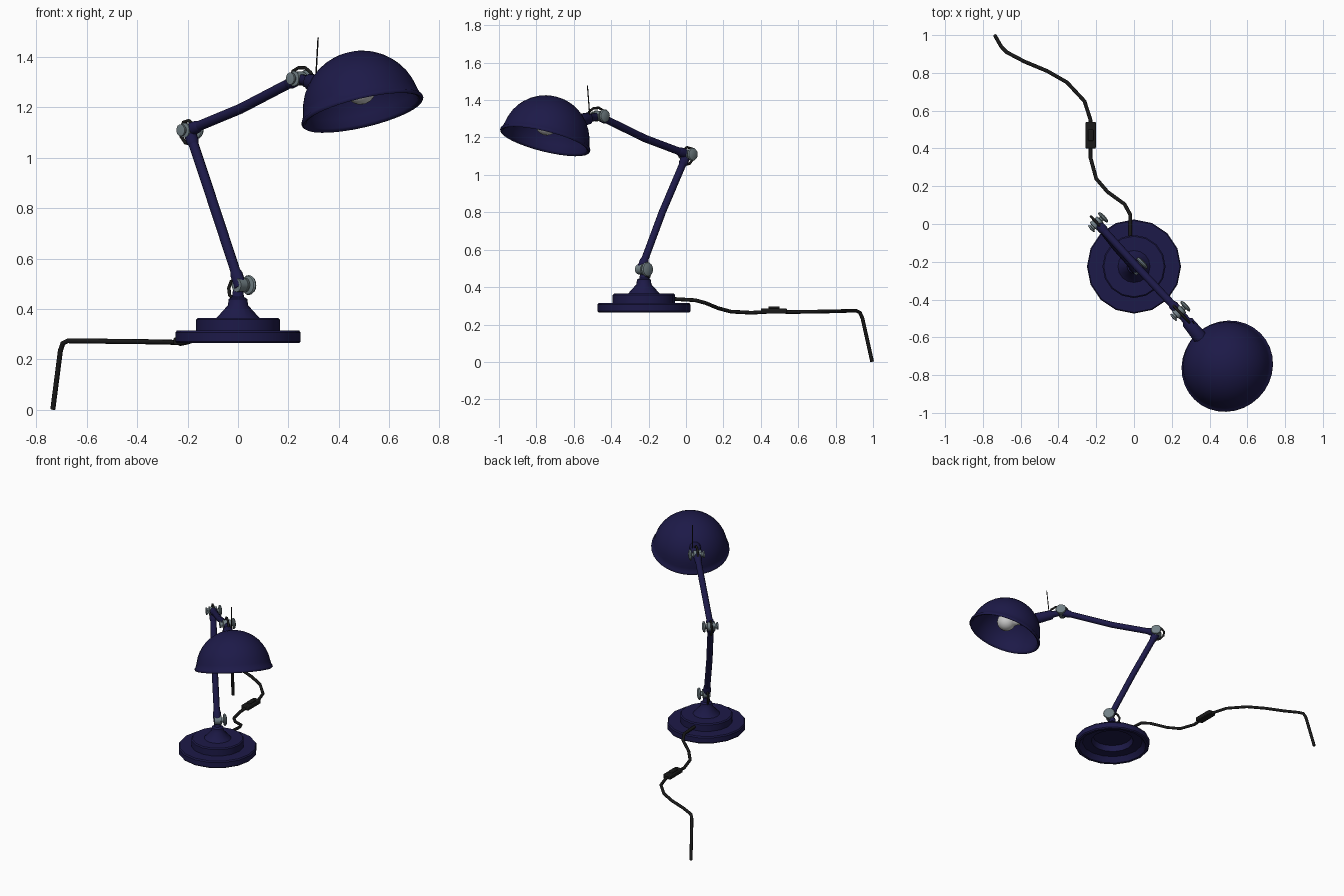
import bpy, bmesh, math
from mathutils import Vector, Matrix

if "Cube" in bpy.data.objects:
    bpy.data.objects.remove(bpy.data.objects["Cube"])


def material(name, rgb):
    m = bpy.data.materials.new(name)
    m.diffuse_color = (*rgb, 1)
    m.use_nodes = True
    m.node_tree.nodes["Principled BSDF"].inputs["Base Color"].default_value = m.diffuse_color
    return m


NAVY = material("navy_paint", (0.012, 0.010, 0.065))
STEEL = material("steel", (0.17, 0.22, 0.24))
BLACK = material("black_rubber", (0.01, 0.01, 0.01))
WHITE = material("bulb_glass", (0.75, 0.75, 0.72))

D = Vector((0.686, -0.727, 0)).normalized()   # direction the lamp reaches
P = Vector((-D.y, D.x, 0))                    # hinge axis
UP = Vector((0, 0, 1))


def finish(ob, mat, angle=35):
    ob.data.materials.append(mat)
    bpy.ops.object.select_all(action='DESELECT')
    ob.select_set(True)
    bpy.context.view_layer.objects.active = ob
    bpy.ops.object.shade_smooth_by_angle(angle=math.radians(angle))
    return ob


def lathe(name, profile, sides, mat, origin, axis=UP, angle=35):
    """Revolve (radius, height) points around an axis through origin."""
    bm = bmesh.new()
    vs = [bm.verts.new((r, 0, h)) for r, h in profile]
    es = [bm.edges.new(e) for e in zip(vs, vs[1:])]
    bmesh.ops.spin(bm, geom=vs + es, cent=(0, 0, 0), axis=(0, 0, 1),
                   angle=math.tau, steps=sides, use_duplicate=False)
    bmesh.ops.remove_doubles(bm, verts=bm.verts, dist=1e-4)
    bmesh.ops.recalc_face_normals(bm, faces=bm.faces)
    rot = UP.rotation_difference(Vector(axis)).to_matrix().to_4x4()
    bm.transform(Matrix.Translation(Vector(origin)) @ rot)
    me = bpy.data.meshes.new(name)
    bm.to_mesh(me)
    bm.free()
    ob = bpy.data.objects.new(name, me)
    bpy.context.collection.objects.link(ob)
    return finish(ob, mat, angle)


def tube(name, points, radius, mat, res=2, radii=None):
    cu = bpy.data.curves.new(name, 'CURVE')
    cu.dimensions = '3D'
    cu.bevel_depth = radius
    cu.bevel_resolution = res
    cu.use_fill_caps = True
    sp = cu.splines.new('POLY')
    sp.points.add(len(points) - 1)
    for i, p in enumerate(points):
        sp.points[i].co = (*p, 1)
        sp.points[i].radius = radii[i] if radii else 1
    ob = bpy.data.objects.new(name, cu)
    bpy.context.collection.objects.link(ob)
    bpy.ops.object.select_all(action='DESELECT')
    ob.select_set(True)
    bpy.context.view_layer.objects.active = ob
    bpy.ops.object.convert(target='MESH')
    return finish(bpy.context.object, mat, 50)


# Stepped foot, hollow underneath
lathe("base", [(0, 0.345), (0.13, 0.345), (0.14, 0.305), (0.2, 0.3), (0.225, 0.265),
               (0.243, 0.265), (0.249, 0.272), (0.249, 0.306), (0.243, 0.314),
               (0.167, 0.314), (0.167, 0.358), (0.16, 0.365), (0.085, 0.365),
               (0.04, 0.415), (0.037, 0.44), (0.024, 0.448), (0.02, 0.475), (0, 0.475)],
      16, NAVY, (0, -0.225, 0))

# Joints of the arm
low = Vector((0.008, -0.24, 0.495))
elbow = Vector((-0.195, 0.005, 1.11))
wrist = Vector((0.24, -0.465, 1.315))

# Arms, slightly bent in the middle, with thicker sleeves at the ends
def arm(name, a, mid, b):
    tube(name, [a, mid, b], 0.02, NAVY, 3)
    for tag, s, e in (("start", a, mid), ("end", b, mid)):
        u = (e - s).normalized()
        tube(f"{name}_{tag}_sleeve", [s - u * 0.01, s + u * 0.05, s + u * 0.065],
             0.025, NAVY, 3, [1, 1, 0.8])


arm("lower_arm", low, Vector((-0.092, -0.127, 0.8)), elbow)
arm("upper_arm", elbow, Vector((0.01, -0.22, 1.195)), wrist)

# Hinge pins with a wing knob on one side and a nut on the other
KNOB = [(0, 0.018), (0.03, 0.018), (0.03, 0.026), (0.016, 0.029), (0.016, 0.038),
        (0.036, 0.041), (0.04, 0.047), (0.036, 0.055), (0.022, 0.06), (0, 0.062)]
NUT = [(0, -0.018), (0.03, -0.018), (0.03, -0.026), (0.016, -0.028),
       (0.016, -0.036), (0.024, -0.038), (0.024, -0.046), (0, -0.05)]
for name, c, k in (("base", low, 1.0), ("elbow", elbow, 0.9), ("wrist", wrist, 0.9)):
    lathe(name + "_hinge_knob", [(r * k, h * k) for r, h in KNOB], 16, STEEL, c, P)
    lathe(name + "_hinge_pin", [(0, -0.02), (0.027, -0.02), (0.027, 0.02), (0, 0.02)],
          16, STEEL, c, P)
    if name != "base":
        lathe(name + "_hinge_nut", NUT, 12, STEEL, c, P)

# Short cable loops that bridge each hinge (offsets along D and z)
def loop(name, c, offs):
    tube(name, [c + D * d + UP * z for d, z in offs], 0.007, BLACK)


loop("base_cable_loop", low, [(-0.02, 0.03), (-0.05, 0.015), (-0.065, -0.012),
                              (-0.06, -0.04), (-0.04, -0.055), (-0.01, -0.06)])
loop("elbow_cable_loop", elbow, [(0.03, 0.02), (0, 0.038), (-0.03, 0.032), (-0.048, 0.005),
                                 (-0.045, -0.025), (-0.02, -0.05), (0.01, -0.055)])
loop("wrist_cable_loop", wrist, [(-0.05, -0.005), (-0.03, 0.03), (0.0, 0.043),
                                 (0.04, 0.042), (0.07, 0.025), (0.085, 0.0)])

# Neck and socket going into the shade
shade_c = Vector((0.493, -0.752, 1.19))
tilt = math.radians(19)
shade_up = UP * math.cos(tilt) - D * math.sin(tilt)
bulb_c = shade_c - D * 0.01 + UP * 0.083
neck_end = shade_c - D * 0.21 + UP * 0.095
tube("neck", [wrist, wrist.lerp(neck_end, 0.35), wrist.lerp(neck_end, 0.4), neck_end],
     0.034, NAVY, 3, [0.6, 0.65, 0.95, 1.1])
tube("bulb_socket", [neck_end, bulb_c - D * 0.09], 0.032, NAVY, 3)

# Domed shade with a flared rim and an inner skin
R = 0.236
arc = [math.radians(a) for a in range(0, 91, 9)]
inner = [((R - 0.008) * math.sin(a), (R - 0.008) * math.cos(a)) for a in arc]
outer = [(R * math.sin(a), R * math.cos(a)) for a in reversed(arc)]
rim = [(0.232, -0.008), (0.243, -0.012), (0.248, -0.006), (0.247, 0.003), (0.241, 0.008)]
lathe("shade", inner + rim + outer[1:], 32, NAVY, shade_c, shade_up, 60)

# Bulb
lathe("bulb", [(0.024, -0.1), (0.026, -0.075)] +
      [(0.062 * math.sin(a), -0.062 * math.cos(a)) for a in
       [math.radians(d) for d in range(30, 181, 15)]], 20, WHITE, bulb_c, D, 60)

# Thin pin standing above the neck
tube("pin", [(0.309, -0.515, 1.32), (0.318, -0.527, 1.477)], 0.003, BLACK, 1)

# Power cord running back and dropping off the edge
tube("power_cord", [(-0.02, -0.07, 0.337), (-0.02, 0.05, 0.33), (-0.05, 0.105, 0.315),
                    (-0.14, 0.17, 0.288), (-0.20, 0.24, 0.269), (-0.23, 0.35, 0.263),
                    (-0.23, 0.47, 0.27), (-0.23, 0.55, 0.267), (-0.262, 0.65, 0.268),
                    (-0.355, 0.75, 0.27), (-0.46, 0.81, 0.271), (-0.58, 0.86, 0.273),
                    (-0.675, 0.91, 0.274), (-0.695, 0.93, 0.264), (-0.705, 0.943, 0.235),
                    (-0.735, 0.995, 0.002)], 0.01, BLACK)

# Inline switch: bevelled body with a raised rocker
for name, size, z in (("cord_switch", (0.054, 0.14, 0.028), 0.272),
                      ("switch_rocker", (0.03, 0.06, 0.02), 0.287)):
    bpy.ops.mesh.primitive_cube_add(size=1, location=(-0.229, 0.47, z))
    ob = bpy.context.object
    ob.name = name
    ob.scale = size
    bpy.ops.object.transform_apply(location=False, rotation=False, scale=True)
    b = ob.modifiers.new("bevel", 'BEVEL')
    b.width = 0.005
    b.segments = 2
    finish(ob, BLACK)
